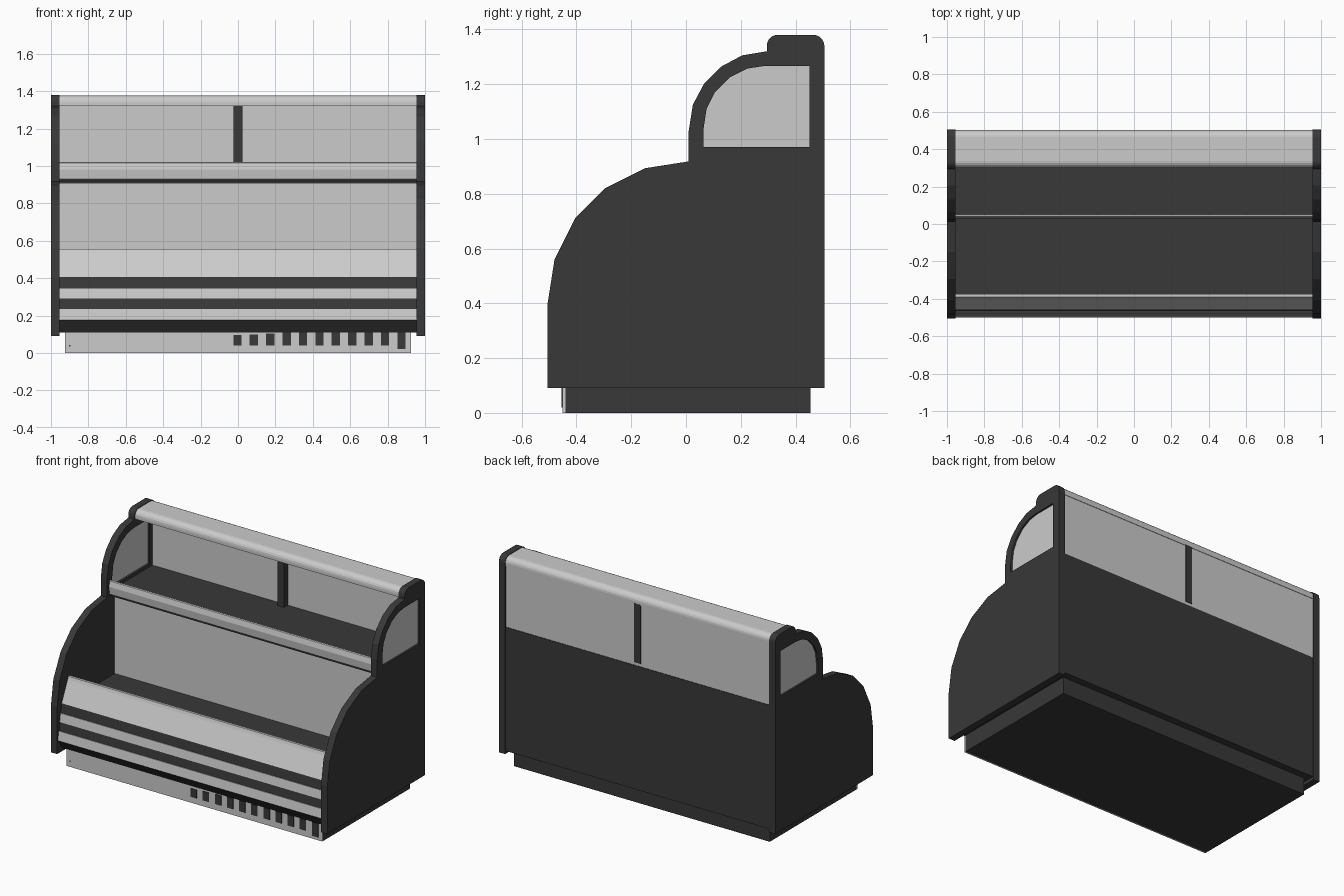
import bpy, bmesh, math

if "Cube" in bpy.data.objects:
    bpy.data.objects.remove(bpy.data.objects["Cube"])

dark = bpy.data.materials.new("dark_panel")
dark.diffuse_color = (0.04, 0.04, 0.04, 1)
dark.use_nodes = True
dark.node_tree.nodes["Principled BSDF"].inputs["Base Color"].default_value = dark.diffuse_color


def extrude(name, loops, x0, x1, mat=None):
    """Extrude a YZ profile (outer loop plus optional holes) from x0 to x1."""
    bm = bmesh.new()
    edges = []
    for loop in loops:
        vs = [bm.verts.new((x0, y, z)) for y, z in loop]
        edges += [bm.edges.new((vs[i - 1], vs[i])) for i in range(len(vs))]
    bmesh.ops.triangle_fill(bm, use_beauty=True, use_dissolve=False, edges=edges)
    res = bmesh.ops.extrude_face_region(bm, geom=bm.faces[:], use_keep_orig=True)
    moved = [g for g in res["geom"] if isinstance(g, bmesh.types.BMVert)]
    bmesh.ops.translate(bm, verts=moved, vec=(x1 - x0, 0, 0))
    bmesh.ops.recalc_face_normals(bm, faces=bm.faces[:])
    me = bpy.data.meshes.new(name)
    bm.to_mesh(me)
    bm.free()
    ob = bpy.data.objects.new(name, me)
    bpy.context.collection.objects.link(ob)
    if mat:
        me.materials.append(mat)
    return ob


def rect(y0, y1, z0, z1):
    return [(y0, z0), (y1, z0), (y1, z1), (y0, z1)]


def arc(cy, cz, r, a0, a1, n=5):
    return [(cy + r * math.cos(math.radians(a0 + (a1 - a0) * i / n)),
             cz + r * math.sin(math.radians(a0 + (a1 - a0) * i / n))) for i in range(n + 1)]


W = 0.955  # inner half width

# End panels with curved windows
outline = ([(0.505, 0.09)] + arc(0.465, 1.34, 0.04, 0, 90) + arc(0.335, 1.34, 0.04, 90, 180)
           + [(0.295, 1.32), (0.205, 1.305), (0.13, 1.265), (0.065, 1.2), (0.025, 1.125),
              (0.01, 1.03), (0.01, 0.918), (-0.15, 0.893), (-0.295, 0.82), (-0.405, 0.71),
              (-0.48, 0.56), (-0.505, 0.40), (-0.505, 0.09)])
window = [(0.45, 0.97), (0.45, 1.267), (0.29, 1.267), (0.225, 1.257), (0.16, 1.225),
          (0.105, 1.17), (0.075, 1.11), (0.063, 1.03), (0.063, 0.97)]
for side, s in (("left", -1), ("right", 1)):
    extrude(side + "_end_panel", [outline, window], s * W, s * 1.0, dark)
    extrude(side + "_window_pane", [window], s * 0.968, s * 0.988)

# Cabinet body: front apron, lower deck and rear block
extrude("cabinet_body", [[(-0.45, 0.11), (-0.495, 0.175), (-0.457, 0.405), (-0.43, 0.405),
                          (-0.42, 0.39), (0.10, 0.39), (0.10, 0.92), (0.502, 0.92),
                          (0.502, 0.11)]], -W, W, dark)
extrude("display_back_wall", [rect(0.09, 0.10, 0.39, 0.91)], -W, W)

# Front trim bands on the sloping apron
def apron_y(z):
    return -0.495 + (z - 0.175) * 0.038 / 0.23

for i, (z0, z1) in enumerate(((0.175, 0.235), (0.29, 0.345))):
    extrude(f"front_band_{i + 1}", [[(apron_y(z0) - 0.004, z0), (apron_y(z0) + 0.01, z0),
                                     (apron_y(z1) + 0.01, z1), (apron_y(z1) - 0.004, z1)]], -W, W)

# Sloped front guard with upper lip
extrude("front_guard", [[(-0.459, 0.405), (-0.397, 0.535), (-0.39, 0.555), (-0.373, 0.555),
                         (-0.373, 0.535), (-0.43, 0.405)]], -W, W)

# Upper shelf and its front rail
extrude("upper_shelf", [rect(0.045, 0.48, 0.915, 0.95)], -W, W, dark)
extrude("shelf_rail", [[(0.05, 0.92), (0.036, 0.93), (0.03, 0.98), (0.038, 1.015),
                        (0.044, 1.02), (0.05, 1.015)]], -W, W)

# Rear glass, centre post and rounded top cap
extrude("rear_glass", [rect(0.48, 0.499, 0.92, 1.33)], -W, W)
extrude("centre_post", [rect(0.44, 0.503, 0.94, 1.325)], -0.024, 0.024, dark)
extrude("top_cap", [[(0.502, 1.32)] + arc(0.464, 1.338, 0.038, 0, 90)
                    + arc(0.338, 1.338, 0.038, 90, 180) + [(0.30, 1.32)]], -W, W)

# Plinth with light kick plate
extrude("plinth", [rect(-0.44, 0.455, 0, 0.11)], -0.925, 0.925, dark)
extrude("kick_plate", [rect(-0.45, -0.44, 0, 0.11)], -0.925, 0.925)

# Row of vent slots on the kick plate
for i in range(11):
    x = -0.003 + i * 0.0877
    top = min(0.095 + 0.005 * i, 0.11)
    bottom = 0.02 if i == 10 else 0.04
    ob = extrude(f"vent_slot_{i + 1}", [rect(-0.454, -0.445, bottom, top)],
                 x - 0.022, x + 0.022, dark)
extrude("plate_screw", [rect(-0.452, -0.445, 0.034, 0.042)], -0.904, -0.896, dark)
